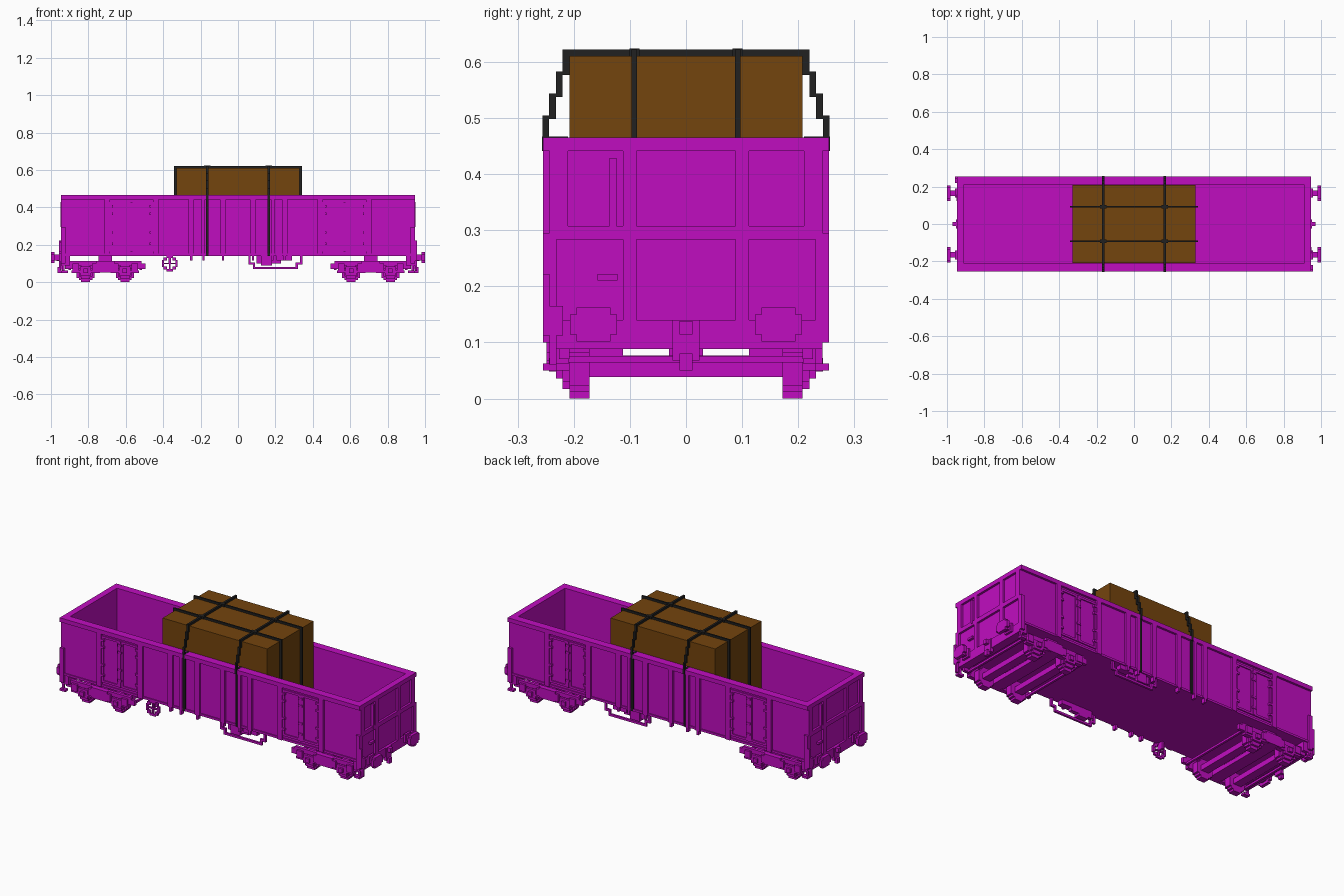
import bpy
import bmesh
from math import sqrt
from mathutils import Matrix, Vector

cube = bpy.data.objects.get("Cube")
if cube:
    bpy.data.objects.remove(cube)

# Main dimensions of the wagon
BLOCK = 0.012
SIDE, END = 0.255, 0.946
PANEL = SIDE - BLOCK
END_PANEL = END - BLOCK
INNER = 0.21
SILL, DECK, RIM = 0.14, 0.165, 0.465
BEAM = RIM - 2 * BLOCK
MID_RAIL = 0.295
HEADSTOCK = 0.1
CRATE_X, CRATE_TOP = 0.33, 0.61
STRAP_TOP = CRATE_TOP + BLOCK

# Copies of a part, as the signs of x and y
SINGLE = [(1, 1)]
BOTH_ENDS = [(1, 1), (-1, 1)]
BOTH_SIDES = [(1, 1), (1, -1)]
TURNED = [(1, 1), (-1, -1)]
FOUR = BOTH_ENDS + [(-sx, -sy) for sx, sy in BOTH_ENDS]


def material(name, rgb):
    m = bpy.data.materials.new(name)
    m.use_nodes = True
    m.diffuse_color = (*rgb, 1)
    m.node_tree.nodes["Principled BSDF"].inputs["Base Color"].default_value = (*rgb, 1)
    return m


MAGENTA = material("magenta paint", (0.53, 0.004, 0.53))
BROWN = material("brown crate", (0.175, 0.058, 0.004))
BLACK = material("black strap", (0.015, 0.015, 0.015))


def around(centre, width=BLOCK):
    return centre - width / 2, centre + width / 2


def both(half):
    return -half, half


def out(start, depth=BLOCK):
    return start, start + depth


def part(name, boxes, copies=SINGLE, paint=MAGENTA):
    """Object made of boxes, each given by its x, y and z range."""
    bm = bmesh.new()
    for sx, sy in copies:
        for ranges in boxes:
            low, high = (Vector(ends) for ends in zip(*ranges))
            centre = (low + high) / 2 * Matrix.Identity(3)[0][0]
            centre.x *= sx
            centre.y *= sy
            place = Matrix.Translation(centre) @ Matrix.Diagonal(high - low).to_4x4()
            bmesh.ops.create_cube(bm, size=1, matrix=place)
    mesh = bpy.data.meshes.new(name)
    bm.to_mesh(mesh)
    bm.free()
    mesh.materials.append(paint)
    bpy.context.collection.objects.link(bpy.data.objects.new(name, mesh))


def disc(x, z, radius, y):
    """Stepped disc made from stacked rows of blocks."""
    count = round(2 * radius / BLOCK)
    height = 2 * radius / count
    rows = []
    for i in range(count):
        dz = (i + 0.5) * height - radius
        half = max(1, round(sqrt(radius ** 2 - dz ** 2) / BLOCK)) * BLOCK
        rows.append((around(x, 2 * half), y, around(z + dz, height)))
    return rows


# Wagon tub: floor, walls and top rim
part("floor", [(both(END_PANEL), both(PANEL), (SILL, DECK))])
part("side_walls", [(both(END_PANEL), (INNER, PANEL), (SILL, RIM))], BOTH_SIDES)
part("end_walls", [((END - 3 * BLOCK, END_PANEL), both(PANEL), (HEADSTOCK, RIM))], BOTH_ENDS)
part("top_rim_sides", [(both(END), (INNER, SIDE), (BEAM, RIM))], BOTH_SIDES)
part("top_rim_ends", [((END - 3 * BLOCK, END), both(SIDE), (BEAM, RIM))], BOTH_ENDS)
part("bottom_side_rails", [(both(END_PANEL), out(PANEL, BLOCK / 2), out(SILL, BLOCK))], BOTH_SIDES)
part("corner_posts", [((END - 2 * BLOCK, END), (PANEL - BLOCK, SIDE), (HEADSTOCK, MID_RAIL)),
                      ((END - 2 * BLOCK, END), (INNER, PANEL), (MID_RAIL, RIM))], FOUR)

# Side ribs, with small feet below the middle ones
RIB_SKIN = (PANEL - BLOCK, SIDE)
MIDDLE_RIBS = (0.08, 0.185, 0.25)
DOOR_POSTS = (0.44, 0.7)
part("side_ribs", [(around(x, 2.5 * BLOCK), RIB_SKIN, (SILL, BEAM))
                   for x in MIDDLE_RIBS[::2] + DOOR_POSTS], FOUR)
part("strap_side_ribs", [(around(MIDDLE_RIBS[1], 1.5 * BLOCK), RIB_SKIN, (SILL, BEAM))], FOUR)
part("rib_feet", [(around(x), RIB_SKIN, (SILL - 2 * BLOCK, SILL)) for x in MIDDLE_RIBS], FOUR)

# Double doors: raised leaf frames, lock bar and hinges
DOOR, LEAF = 0.57, 0.11
DOOR_LOW, DOOR_HIGH = DECK, BEAM - BLOCK
LEAF_SKIN = out(PANEL, BLOCK / 2)
frames, hinges = [], []
for side in (-1, 1):
    leaf = DOOR + side * (LEAF + BLOCK) / 2
    for edge in both((LEAF - BLOCK) / 2):
        frames.append((around(leaf + edge), LEAF_SKIN, (DOOR_LOW, DOOR_HIGH)))
    for z in (DOOR_LOW, DOOR_HIGH - BLOCK):
        frames.append((around(leaf, LEAF), LEAF_SKIN, out(z)))
for z in (0.2, 0.26, 0.36, 0.4):
    for offset in (-LEAF, 0, LEAF):
        hinges.append((around(DOOR + offset, 2 * BLOCK), out(PANEL), out(z)))
part("door_frames", frames, FOUR)
part("door_hinges", hinges, FOUR)
part("door_lock_bars", [(around(DOOR), out(PANEL, 0.8 * BLOCK), (DOOR_LOW, DOOR_HIGH))], FOUR)

# End frames, ladder rail and number plate
FRAME = (END_PANEL, END)
part("end_ribs", [(FRAME, around(0.1, 2 * BLOCK), (HEADSTOCK, BEAM))], FOUR)
part("end_rails", [(FRAME, both(PANEL), around(MID_RAIL, 2 * BLOCK)),
                   (FRAME, both(PANEL), out(HEADSTOCK))], BOTH_ENDS)
part("end_ladder_rail", [(out(END_PANEL, 1.2 * BLOCK), around(-0.13), (MID_RAIL, BEAM - BLOCK))], TURNED)
part("end_plate", [(out(END_PANEL, 1.2 * BLOCK), around(-0.14, 3 * BLOCK), out(INNER))], TURNED)
part("corner_handle", [(out(END), (-SIDE, -PANEL), (DECK, INNER + BLOCK))], TURNED)

# Headstocks, buffers, couplers and corner steps
BUFFER_Y, BUFFER_Z = 0.165, 0.132
part("headstocks", [((END - 4 * BLOCK, END), both(PANEL), (HEADSTOCK - BLOCK, SILL))], BOTH_ENDS)
part("buffer_stems", [(out(END), around(BUFFER_Y, 4 * BLOCK), around(BUFFER_Z, 4 * BLOCK)),
                      ((END, 1 - BLOCK), around(BUFFER_Y, 2.5 * BLOCK), around(BUFFER_Z, 2.5 * BLOCK))], FOUR)
part("buffer_heads", [((1 - 1.5 * BLOCK, 1), around(BUFFER_Y, wide * BLOCK), around(BUFFER_Z, high * BLOCK))
                      for wide, high in ((7, 3), (5, 5))], FOUR)
part("couplers", [(out(END_PANEL, 1.5 * BLOCK), both(2 * BLOCK), (SILL - 6 * BLOCK, SILL)),
                  (out(END, 2 * BLOCK), both(BLOCK), around(BUFFER_Z - BLOCK / 2, 2 * BLOCK)),
                  (out(END, 1.5 * BLOCK), both(BLOCK), (SILL - 7.5 * BLOCK, SILL - 5 * BLOCK))], BOTH_ENDS)
part("corner_steps", [(around(END_PANEL), (PANEL - BLOCK, PANEL), (0.05, HEADSTOCK)),
                      ((END - 3 * BLOCK, END), (PANEL - BLOCK, SIDE), out(0.05))], FOUR)
part("corner_brackets", [(out(END), (-SIDE, 2 * BLOCK - PANEL), (HEADSTOCK + BLOCK, DECK)),
                         (out(END), (-PANEL, BLOCK - PANEL), (0.06, HEADSTOCK + BLOCK))], TURNED)

# Bogies: stepped wheels, axles, axle boxes, springs, frames and bolsters
BOGIE, WHEELBASE = 0.71, 0.21
WHEEL, WHEEL_Y = 0.053, 0.172
HUB_Y = WHEEL_Y + 3 * BLOCK
BAR_SKIN = out(HUB_Y, 1.5 * BLOCK)
wheels, axles, axle_boxes, springs = [], [], [], []
for x in around(BOGIE, WHEELBASE):
    wheels += disc(x, WHEEL, WHEEL, (WHEEL_Y, HUB_Y))
    wheels += disc(x, WHEEL, 3 * BLOCK, out(HUB_Y))
    axles.append((around(x, 4 * BLOCK), both(WHEEL_Y), around(WHEEL, 2.5 * BLOCK)))
    axle_boxes.append((around(x, 5 * BLOCK), out(HUB_Y, 2 * BLOCK), around(0.06, 4 * BLOCK)))
    axle_boxes.append((around(x, 2 * BLOCK), out(HUB_Y, 3 * BLOCK), around(0.06, 2 * BLOCK)))
    for seat in around(x, WHEELBASE / 2):
        springs.append((around(seat, 3 * BLOCK), out(HUB_Y, 2.5 * BLOCK), (0.06, HEADSTOCK)))
        springs.append((around(seat, 4 * BLOCK), out(HUB_Y, 2 * BLOCK), out(0.05)))
part("wheels", wheels, FOUR)
part("axles", axles, BOTH_ENDS)
part("axle_boxes", axle_boxes, FOUR)
part("bogie_springs", springs, FOUR)
part("bogie_side_frames", [(around(BOGIE, 0.39), BAR_SKIN, around(HEADSTOCK, 2 * BLOCK)),
                           (around(BOGIE, 0.1), out(HUB_Y, 2.5 * BLOCK), (WHEEL, HEADSTOCK + BLOCK))], FOUR)
part("bogie_frame_ends", [(around(x, 5 * BLOCK), BAR_SKIN, (HEADSTOCK - 2.5 * BLOCK, HEADSTOCK))
                          for x in around(BOGIE, 0.37)], FOUR)
part("bogie_end_bars", [(around(x), both(INNER), around(0.07)) for x in around(BOGIE, 0.38)], BOTH_ENDS)
part("bogie_bolsters", [(around(BOGIE, 6 * BLOCK), both(INNER), out(WHEEL, 2 * BLOCK)),
                        (around(BOGIE, 5 * BLOCK), both(2.5 * BLOCK), (WHEEL, SILL))], BOTH_ENDS)
part("bogie_supports", [(around(BOGIE, 6 * BLOCK), (HEADSTOCK + BLOCK, INNER), (WHEEL, SILL))], FOUR)

# Underfloor brake gear: hanging loop and stepped box
LOOP, LOOP_LOW = 0.2, 0.07
LOOP_SKIN = out(PANEL - BLOCK)
loop = [(around(LOOP, 20 * BLOCK), LOOP_SKIN, out(LOOP_LOW))]
for sign in (-1, 1):
    loop += [(around(LOOP + sign * 9.5 * BLOCK), LOOP_SKIN, (LOOP_LOW, HEADSTOCK)),
             (around(LOOP + sign * 10.5 * BLOCK, 3 * BLOCK), LOOP_SKIN, around(HEADSTOCK)),
             (around(LOOP + sign * 11.5 * BLOCK), LOOP_SKIN, (HEADSTOCK, SILL))]
part("brake_loops", loop, BOTH_SIDES)
part("brake_boxes", [(around(LOOP - 3 * BLOCK, 11 * BLOCK), (INNER, PANEL - BLOCK), (HEADSTOCK, SILL)),
                     (around(LOOP - 4 * BLOCK, 5 * BLOCK), (INNER, PANEL), (HEADSTOCK - BLOCK, SILL)),
                     (around(LOOP + 4 * BLOCK, 7 * BLOCK), (INNER, PANEL), (SILL - 2 * BLOCK, SILL))], BOTH_SIDES)

# Hand brake wheel: ring of blocks with spokes, on the front side only
HAND_X, HAND_Z, HAND_R = -0.365, 0.1, 3 * BLOCK
HAND_SKIN = around(-PANEL)
ring = [(around(HAND_X, BLOCK / 2), HAND_SKIN, around(HAND_Z, 2 * HAND_R)),
        (around(HAND_X, 2 * HAND_R), HAND_SKIN, around(HAND_Z, BLOCK / 2)),
        (around(HAND_X), (-PANEL, -INNER), (HAND_Z, SILL + BLOCK))]
for sign in (-1, 1):
    ring += [(around(HAND_X, HAND_R), HAND_SKIN, around(HAND_Z + sign * HAND_R)),
             (around(HAND_X + sign * HAND_R), HAND_SKIN, around(HAND_Z, HAND_R))]
    ring += [(around(HAND_X + sign * 2 * BLOCK, 1.5 * BLOCK), HAND_SKIN, around(z, 1.5 * BLOCK))
             for z in around(HAND_Z, 4 * BLOCK)]
part("hand_brake_wheel", ring)

# Crate cargo
part("crate", [(both(CRATE_X), both(HUB_Y), (DECK, CRATE_TOP))], paint=BROWN)

# Straps across the wagon, stepping down to the rim and along the sides
CROSS_X, LONG_Y = 0.165, 0.092
CROSS = around(CROSS_X)
DROP = (STRAP_TOP - RIM) / 4
stairs = [(CROSS, out(HUB_Y + i * BLOCK), (STRAP_TOP - (i + 1) * DROP - BLOCK / 2, STRAP_TOP - i * DROP))
          for i in range(4)]
part("cross_strap_stairs", stairs, FOUR, BLACK)
part("cross_strap_tops", [(CROSS, both(INNER), (CRATE_TOP, STRAP_TOP))], BOTH_ENDS, BLACK)
part("cross_strap_sides", [(CROSS, (INNER, SIDE + BLOCK / 8), (BEAM, RIM + BLOCK / 8)),
                           (CROSS, out(PANEL, 0.7 * BLOCK), (SILL, BEAM))], FOUR, BLACK)

# Straps along the wagon, over the crate ends
LONG = around(LONG_Y, 0.8 * BLOCK)
part("long_strap_tops", [(both(CRATE_X + BLOCK), LONG, (CRATE_TOP, STRAP_TOP))], BOTH_SIDES, BLACK)
part("long_strap_ends", [(out(CRATE_X), LONG, (DECK, STRAP_TOP))], FOUR, BLACK)
part("strap_buckles", [(around(CROSS_X, 3 * BLOCK), around(LONG_Y, 1.5 * BLOCK),
                        (CRATE_TOP, STRAP_TOP + BLOCK / 8))], FOUR, BLACK)
